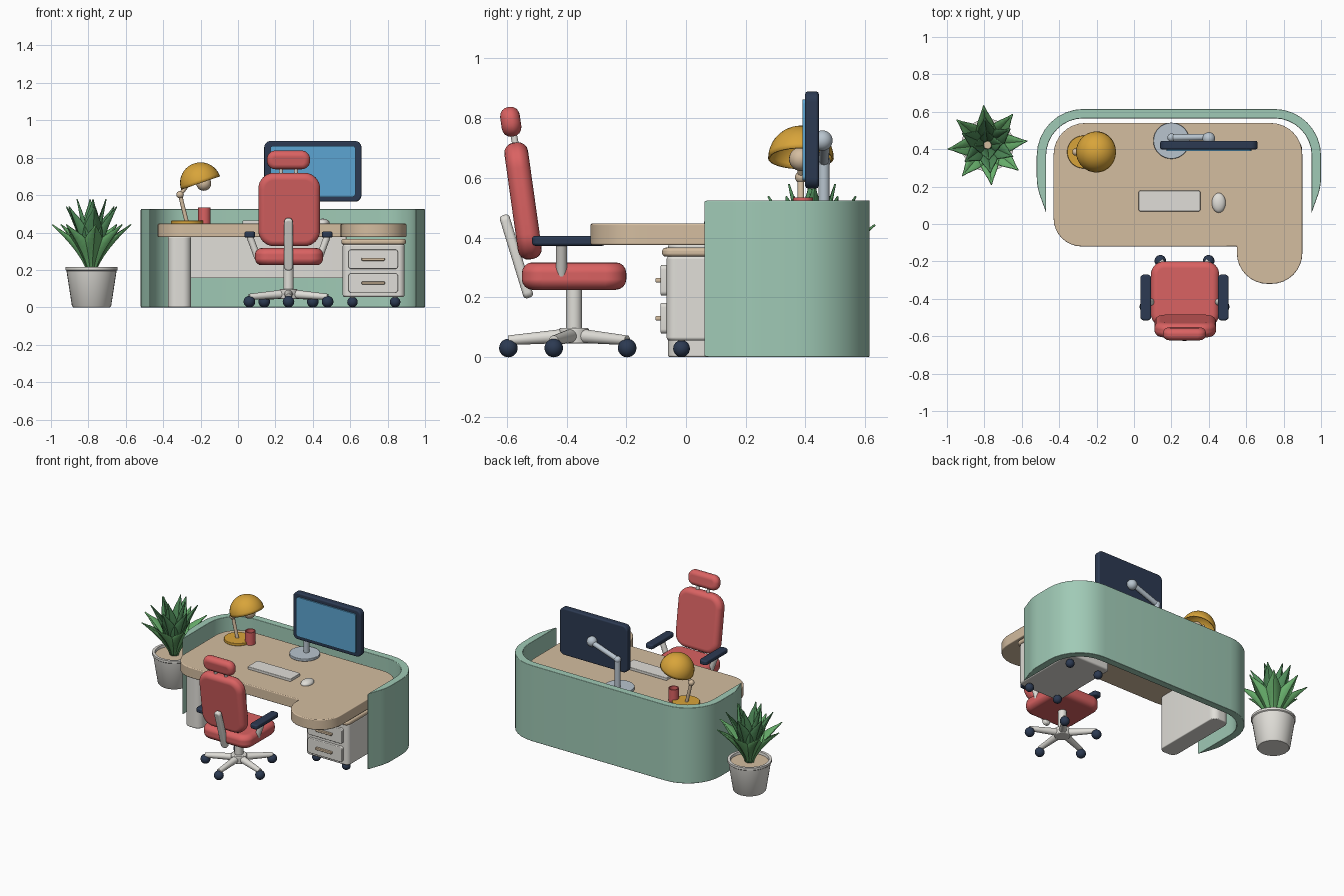
import bpy, bmesh
from math import sin, cos, pi, radians, tan
from mathutils import Vector, Matrix, Euler

if "Cube" in bpy.data.objects:
    bpy.data.objects.remove(bpy.data.objects["Cube"])


def material(name, *rgb):
    lin = [((c / 255 + 0.055) / 1.055) ** 2.4 for c in rgb] + [1]
    m = bpy.data.materials.new(name)
    m.use_nodes = True
    m.diffuse_color = lin
    m.node_tree.nodes["Principled BSDF"].inputs["Base Color"].default_value = lin
    return m


MINT = material("mint panel", 160, 202, 182)
WOOD = material("pale wood", 212, 189, 160)
WHITE = material("warm white", 224, 222, 216)
SILVER = material("cool silver", 184, 196, 206)
NAVY = material("navy plastic", 44, 58, 82)
BLUE = material("screen blue", 92, 165, 210)
RED = material("coral fabric", 218, 98, 98)
GOLD = material("mustard metal", 216, 164, 58)
LEAF = material("fresh leaf", 104, 176, 108)
DARK_LEAF = material("deep leaf", 78, 138, 88)


def finish(name, bm, mat, matrix=None, bevel=0, segments=4):
    bmesh.ops.recalc_face_normals(bm, faces=bm.faces)
    me = bpy.data.meshes.new(name)
    bm.to_mesh(me)
    bm.free()
    me.materials.append(mat)
    for p in me.polygons:
        p.use_smooth = True
    ob = bpy.data.objects.new(name, me)
    bpy.context.collection.objects.link(ob)
    if matrix:
        ob.matrix_world = matrix
    if bevel:
        b = ob.modifiers.new("Bevel", "BEVEL")
        b.width, b.segments = bevel, segments
        b.limit_method, b.angle_limit = "ANGLE", radians(40)
        b.harden_normals = True
    else:
        me.set_sharp_from_angle(angle=radians(40))
    return ob


def place(loc, rot=(0, 0, 0)):
    return Matrix.Translation(loc) @ Euler([radians(a) for a in rot]).to_matrix().to_4x4()


def rounded(corners, steps=8):
    """Turn (x, y, radius) corners into a filleted outline."""
    out = []
    for i, (x, y, r) in enumerate(corners):
        p = Vector((x, y))
        a = (Vector(corners[i - 1][:2]) - p).normalized()
        b = (Vector(corners[(i + 1) % len(corners)][:2]) - p).normalized()
        if r == 0:
            out.append(p)
            continue
        half = a.angle(b) / 2
        centre = p + (a + b).normalized() * (r / sin(half))
        start, end = p + a * (r / tan(half)) - centre, p + b * (r / tan(half)) - centre
        sweep = pi - 2 * half
        for k in range(steps + 1):
            t = k / steps
            out.append(centre + (start * sin((1 - t) * sweep) + end * sin(t * sweep)) / sin(sweep))
    return out


def prism(name, corners, z0, z1, mat, bevel=0, matrix=None):
    bm = bmesh.new()
    face = bm.faces.new([bm.verts.new((p.x, p.y, z0)) for p in rounded(corners)])
    new = bmesh.ops.extrude_face_region(bm, geom=[face])["geom"]
    bmesh.ops.translate(bm, vec=(0, 0, z1 - z0), verts=[v for v in new if isinstance(v, bmesh.types.BMVert)])
    return finish(name, bm, mat, matrix, bevel)


def slab(name, loc, w, h, depth, r, mat, bevel=0, rot=(0, 0, 0)):
    """Rounded rectangle in local XY, thick along local Z."""
    c = [(sx * w / 2, sy * h / 2, r) for sx, sy in ((-1, -1), (1, -1), (1, 1), (-1, 1))]
    return prism(name, c, -depth / 2, depth / 2, mat, bevel, place(loc, rot))


def lathe(name, loc, profile, mat, sides=32, bevel=0):
    bm = bmesh.new()
    vs = [bm.verts.new((r, 0, z)) for r, z in profile]
    es = [bm.edges.new(e) for e in zip(vs, vs[1:])]
    bmesh.ops.spin(bm, geom=vs + es, cent=(0, 0, 0), axis=(0, 0, 1), angle=2 * pi, steps=sides)
    bmesh.ops.remove_doubles(bm, verts=bm.verts, dist=1e-5)
    return finish(name, bm, mat, place(loc), bevel)


def disc(name, loc, r, h, mat, bevel=0):
    return lathe(name, loc, [(0, 0), (r, 0), (r, h), (0, h)], mat, 32, bevel)


def ball(name, loc, size, mat):
    bm = bmesh.new()
    bmesh.ops.create_uvsphere(bm, u_segments=24, v_segments=14, radius=1)
    bmesh.ops.scale(bm, vec=size if isinstance(size, tuple) else (size,) * 3, verts=bm.verts)
    return finish(name, bm, mat, place(loc))


def rod(name, p, q, r, mat, r2=None):
    p, q = Vector(p), Vector(q)
    bm = bmesh.new()
    bmesh.ops.create_cone(bm, cap_ends=True, segments=20, radius1=r, radius2=r2 or r, depth=(q - p).length)
    turn = (q - p).to_track_quat("Z", "Y").to_matrix().to_4x4()
    return finish(name, bm, mat, Matrix.Translation((p + q) / 2) @ turn)


# Wrap-around privacy screen with tapered ends
prism("privacy_screen", [(-.47, .06, 0), (-.52, .2, .3), (-.52, .615, .25), (1, .615, .25), (1, .2, .3),
                         (.95, .06, 0), (.95, .565, .2), (-.47, .565, .2)], 0, .525, MINT, .004)

# Desk
prism("desk_top", [(-.43, -.12, .15), (.55, -.12, 0), (.55, -.32, .165), (.9, -.32, .165),
                   (.9, .54, .17), (-.43, .54, .17)], .375, .447, WOOD, .006)
slab("desk_leg", (-.313, .21, .188), .125, .54, .376, .045, WHITE, .006)
slab("modesty_panel", (.16, .4, .267), .84, .03, .22, .005, WHITE)

# Drawer cabinet
slab("cabinet_body", (.725, .185, .197), .33, .5, .285, .03, WHITE, .012)
slab("cabinet_top", (.725, .18, .351), .345, .52, .03, .035, WOOD, .012)
for i, z in enumerate((.257, .13)):
    slab(f"drawer_front_{i}", (.723, -.073, z), .265, .103, .024, .015, WHITE, .005, (90, 0, 0))
    slab(f"drawer_handle_{i}", (.723, -.093, z), .125, .016, .018, .006, WOOD, .004, (90, 0, 0))
for x in (.612, .84):
    for y in (-.015, .38):
        ball("cabinet_caster", (x, y, .028), .028, NAVY)
        rod("caster_stem", (x, y, .03), (x, y, .07), .012, WHITE)

# Chair base
CX, CY = .27, -.375
disc("chair_hub", (CX, CY, .045), .05, .052, WHITE, .006)
rod("chair_post", (CX, CY, .08), (CX, CY, .24), .027, WHITE)
for i in range(5):
    a = -pi / 2 + i * 2 * pi / 5
    tip = Vector((CX + .22 * cos(a), CY + .22 * sin(a), .03))
    rod("chair_foot", (CX, CY, .073), tip + Vector((0, 0, .026)), .025, WHITE, .016)
    ball("chair_caster", tip, .031, NAVY)

# Chair cushions
slab("chair_seat", (CX + .003, -.375, .271), .365, .35, .092, .07, RED, .036)
slab("chair_back", (CX + .004, -.546, .523), .33, .395, .08, .085, RED, .034, (98, 0, 0))
slab("chair_headrest", (CX, -.587, .788), .23, .1, .066, .045, RED, .03, (98, 0, 0))
slab("back_support", (CX, -.568, .337), .046, .29, .034, .02, WHITE, .012, (107, 0, 0))
for s in (-1, 1):
    rod("headrest_stem", (CX + s * .04, -.565, .68), (CX + s * .04, -.582, .77), .011, WHITE)
    slab("arm_pad", (CX + s * .207, -.393, .389), .058, .245, .033, .02, NAVY, .01)
    rod("arm_support", (CX + s * .165, -.417, .265), (CX + s * .207, -.417, .378), .018, WHITE)
    ball("arm_joint", (CX + s * .165, -.417, .268), .019, WHITE)

# Monitor and its stand
slab("monitor_frame", (.4, .422, .727), .52, .325, .046, .035, NAVY, .01, (90, 0, 0))
slab("monitor_screen", (.4, .395, .727), .455, .272, .009, .015, BLUE, 0, (90, 0, 0))
disc("monitor_base", (.2, .445, .446), .097, .018, SILVER, .004)
rod("monitor_post", (.2, .462, .455), (.2, .462, .655), .019, SILVER)
ball("stand_elbow", (.2, .462, .655), .022, SILVER)
rod("monitor_arm", (.2, .462, .655), (.4, .465, .725), .017, SILVER)
ball("monitor_joint", (.4, .457, .725), .034, SILVER)

# Desk accessories
slab("keyboard", (.19, .123, .455), .33, .11, .02, .01, WHITE, .004)
ball("mouse", (.453, .113, .45), (.037, .053, .024), WHITE)
lathe("mug", (-.18, .392, .446), [(0, 0), (.033, 0), (.033, .088), (.027, .088), (.027, .015), (0, .015)], RED)

# Desk lamp
disc("lamp_base", (-.27, .385, .446), .088, .018, GOLD, .004)
rod("lamp_lower_arm", (-.275, .385, .46), (-.31, .385, .602), .011, WOOD)
ball("lamp_elbow", (-.31, .385, .602), .02, WOOD)
rod("lamp_upper_arm", (-.31, .385, .602), (-.235, .385, .7), .011, WOOD)
ball("lamp_bulb", (-.183, .385, .663), .04, WOOD)
bm = bmesh.new()
bmesh.ops.create_uvsphere(bm, u_segments=32, v_segments=20, radius=.11)
bmesh.ops.delete(bm, geom=[v for v in bm.verts if v.co.z < -.001], context="VERTS")
shade = finish("lamp_shade", bm, GOLD, place((-.2, .385, .665), (0, -19, 0)))
shade.modifiers.new("Thickness", "SOLIDIFY").thickness = .006

# Potted plant
PX, PY = -.783, .422
lathe("plant_pot", (PX, PY, 0), [(0, 0), (.098, 0), (.105, .008), (.134, .195), (.14, .2), (.14, .215),
                                 (.122, .215), (.118, .185), (0, .185)], WHITE)
disc("plant_soil", (PX, PY, .18), .121, .018, WOOD)


def leaf(name, angle, out, up, width, mat):
    """Folded blade that rises from the soil and leans outward."""
    bm = bmesh.new()
    rows = []
    for k in range(11):
        t = k / 10
        w = width * (.12 + .88 * sin(pi * t ** .85)) * (1 - t ** 8)
        r, z = .02 + out * t ** 1.3, .185 + up * t ** .9
        fold = .18 * w
        rows.append([bm.verts.new((r - abs(s) * fold, s * w / 2, z + abs(s) * fold)) for s in (-1, 0, 1)])
    for a, b in zip(rows, rows[1:]):
        for j in (0, 1):
            bm.faces.new((a[j], a[j + 1], b[j + 1], b[j]))
    ob = finish(name, bm, mat, Matrix.Translation((PX, PY, 0)) @ Matrix.Rotation(angle, 4, "Z"))
    ob.modifiers.new("Thickness", "SOLIDIFY").thickness = .006


for ring, (count, out, up, width, mat) in enumerate(((8, .19, .26, .105, LEAF), (6, .125, .355, .105, DARK_LEAF),
                                                     (4, .055, .395, .09, DARK_LEAF))):
    for i in range(count):
        leaf(f"leaf_{ring}_{i}", 2 * pi * (i + .5 * ring) / count + .1, out, up, width, mat)
